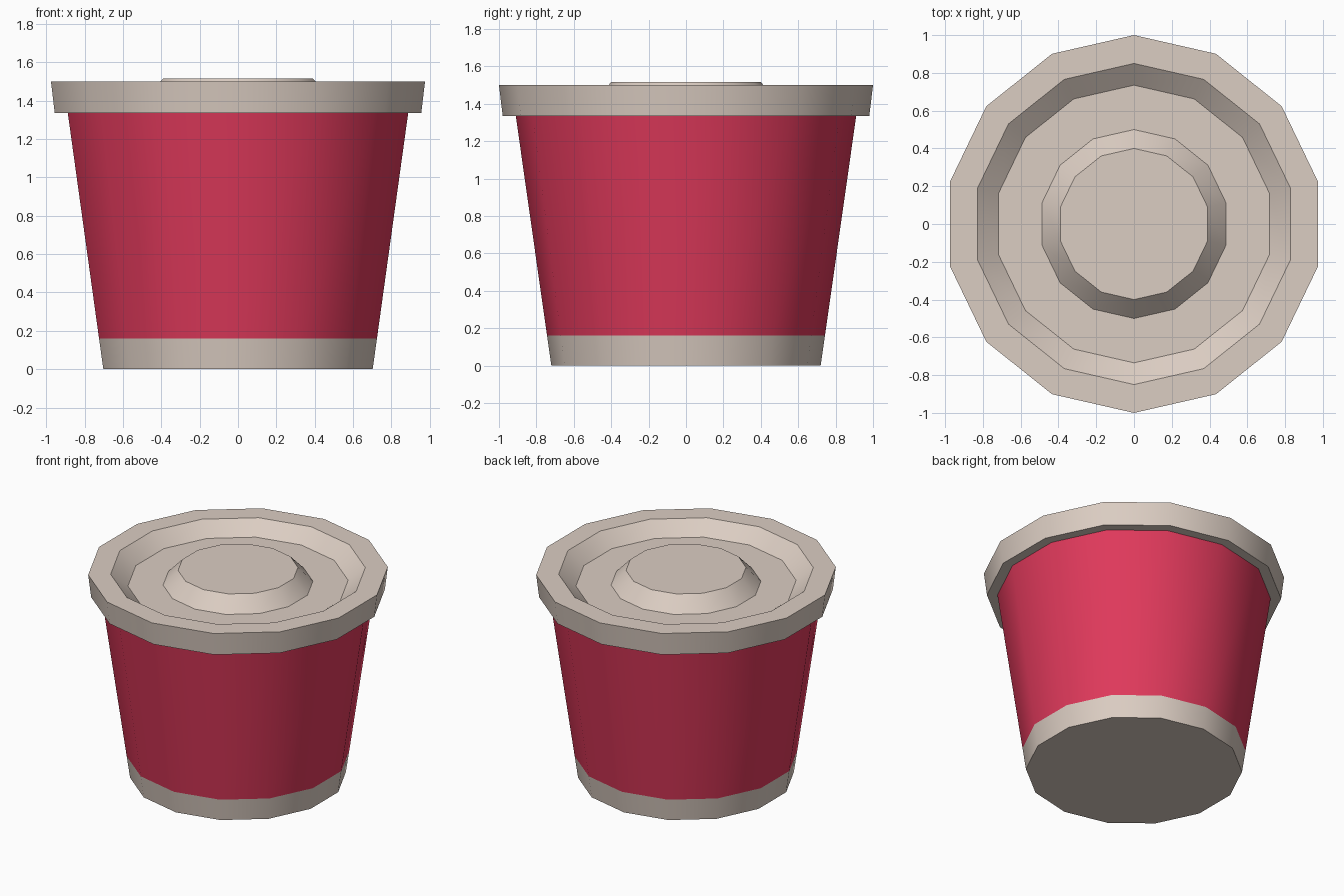
import bpy, bmesh, math

if "Cube" in bpy.data.objects:
    bpy.data.objects.remove(bpy.data.objects["Cube"])

SIDES = 14


def material(name, rgb):
    m = bpy.data.materials.new(name)
    m.diffuse_color = (*rgb, 1)
    m.use_nodes = True
    m.node_tree.nodes["Principled BSDF"].inputs["Base Color"].default_value = m.diffuse_color
    return m


beige = material("beige", (0.71, 0.61, 0.54))
red = material("red", (0.74, 0.041, 0.105))


def lathe(name, profile, mats, cap_start=False, cap_end=False):
    """Spin (radius, z) points around z; the profile runs bottom to top on the outside."""
    bm = bmesh.new()
    rings = []
    for r, z in profile:
        angles = [math.pi / 2 + 2 * math.pi * i / SIDES for i in range(SIDES)]
        rings.append([bm.verts.new((r * math.cos(a), r * math.sin(a), z)) for a in angles])
    for n, (low, high) in enumerate(zip(rings, rings[1:])):
        for i in range(SIDES):
            j = (i + 1) % SIDES
            f = bm.faces.new((low[i], low[j], high[j], high[i]))
            f.material_index = min(n, len(mats) - 1)
    if cap_start:
        bm.faces.new(rings[0][::-1])
    if cap_end:
        bm.faces.new(rings[-1])
    mesh = bpy.data.meshes.new(name)
    bm.to_mesh(mesh)
    bm.free()
    for m in mats:
        mesh.materials.append(m)
    ob = bpy.data.objects.new(name, mesh)
    bpy.context.collection.objects.link(ob)
    bpy.ops.object.select_all(action='DESELECT')
    ob.select_set(True)
    bpy.context.view_layer.objects.active = ob
    bpy.ops.object.shade_smooth_by_angle(angle=math.radians(32))
    return ob


# Tapered cup: beige base band, red wall
lathe("cup", [(0.72, 0), (0.743, 0.16), (0.91, 1.335)], [beige, red], cap_start=True)

# Lid: underside lip, flared rim, sunken channel, raised centre
lathe("lid", [(0.91, 1.335), (0.98, 1.335), (1.0, 1.5), (0.85, 1.5),
              (0.735, 1.41), (0.5, 1.41), (0.4, 1.515)], [beige], cap_end=True)
